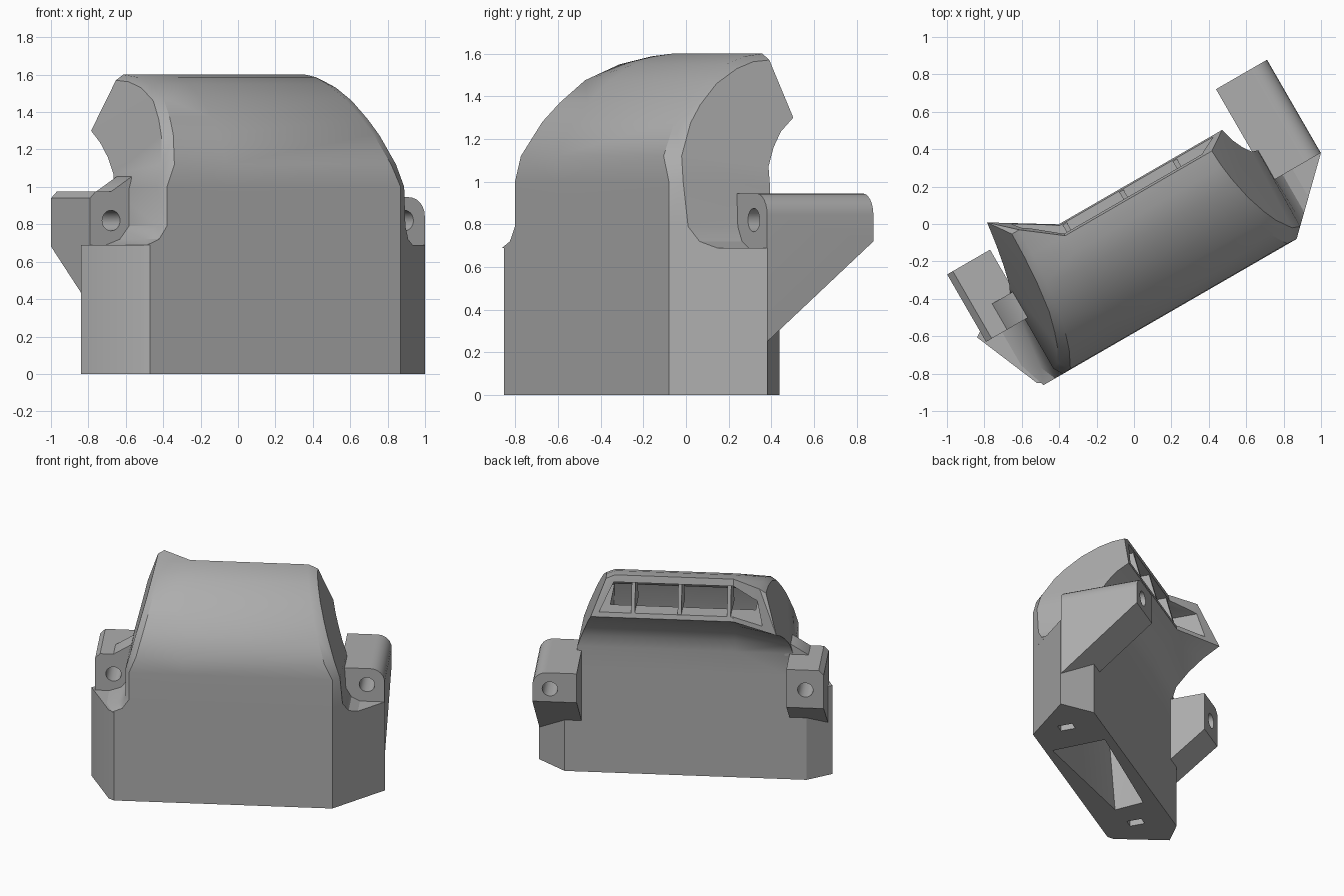
import bpy, bmesh, math
from mathutils import Matrix, Vector

cube = bpy.data.objects.get("Cube")
if cube:
    bpy.data.objects.remove(cube, do_unlink=True)

TURN = Matrix.Rotation(math.radians(30), 4, 'Z')
GREY = (0.42, 0.42, 0.42, 1)
grey = bpy.data.materials.new("plain grey")
grey.use_nodes = True
grey.diffuse_color = GREY
grey.node_tree.nodes["Principled BSDF"].inputs["Base Color"].default_value = GREY


def finish(name, bm):
    """Turn a bmesh built along the long axis into a placed object."""
    bmesh.ops.triangulate(bm, faces=[f for f in bm.faces if len(f.verts) > 3])
    bmesh.ops.recalc_face_normals(bm, faces=bm.faces)
    bm.transform(TURN)
    mesh = bpy.data.meshes.new(name)
    bm.to_mesh(mesh)
    bm.free()
    mesh.materials.append(grey)
    ob = bpy.data.objects.new(name, mesh)
    bpy.context.collection.objects.link(ob)
    return ob


def loft(name, rings, cap):
    """Bridge equal rings of points; cap(ring) gives the end faces."""
    bm = bmesh.new()
    rows = [[bm.verts.new(p) for p in ring] for ring in rings]
    n = len(rows[0])
    for a, b in zip(rows, rows[1:]):
        for i in range(n):
            j = (i + 1) % n
            bm.faces.new((a[i], a[j], b[j], b[i]))
    for row in (rows[0], rows[-1]):
        for face in cap(row):
            bm.faces.new(face)
    return finish(name, bm)


def plain(row):
    return [row]


def extrude_u(name, side, u0, u1):
    return loft(name, [[(u, v, z) for v, z in side] for u in (u0, u1)], plain)


def extrude_z(name, plan, z0, z1):
    return loft(name, [[(u, v, z) for u, v in plan] for z in (z0, z1)], plain)


def cut(ob, cutters):
    bpy.context.view_layer.objects.active = ob
    for c in cutters:
        m = ob.modifiers.new("cut", 'BOOLEAN')
        m.operation, m.solver, m.object = 'DIFFERENCE', 'EXACT', c
        bpy.ops.object.modifier_apply(modifier=m.name)


def box_plan(u, v, du, dv):
    return [(u - du, v - dv), (u + du, v - dv), (u + du, v + dv), (u - du, v + dv)]


# Lower housing
base = extrude_z("lower_housing", [
    (-0.835, -0.504), (0.713, -0.504), (1.056, -0.17), (0.86, 0.01),
    (-0.857, 0.01), (-1.03, -0.105), (-0.875, -0.475)], 0, 0.69)

# Hood: side profile from the front foot over the crest to the back foot
front = [(-.504, .69), (-.504, .72), (-.504, .79), (-.504, 1.0), (-.5, 1.12),
         (-.41, 1.28), (-.33, 1.37), (-.21, 1.475), (-.075, 1.55), (.03, 1.587), (.13, 1.6)]
back = [(.2, 1.3), (.12, 1.235), (.065, 1.16), (.02, 1.07),
        (.01, .98), (.01, .79), (.01, .72), (.01, .69)]
profile = front + back
flare = {8: .04, 9: .1, 10: .15, 11: .2, 12: .15, 13: .09, 14: .03}
foot = {.69: .1, .72: .04}


def end_ring(side, outer):
    """One end of the hood: outer ring, or the chamfered ring beyond it."""
    ring = []
    for i, (v, z) in enumerate(profile):
        if side > 0:
            u = .78 - .345 * max(0, z - .95) + foot.get(z, 0)
        else:
            u = -.76 + .28 * max(0, z - 1.0) - 1.4 * foot.get(z, 0)
            v += flare.get(i, 0)
        if i <= 10:
            if z < 1.05:
                if outer:
                    u = .713 if side > 0 else -.73 - 1.2 * foot.get(z, 0)
                elif side > 0:
                    v += (u - .713) / 1.03
                else:
                    v += .05 + foot.get(z, 0)
            elif outer:
                u -= side * (.065 if side > 0 else .045)
            else:
                slope = (i - 4) / 6
                v += .06 * (1 - slope)
                z -= .03 * slope
        ring.append((u, v, z))
    return ring


def hood_cap(r):
    return [[r[i], r[i + 1], r[17 - i], r[18 - i]] for i in range(7)] + [r[7:12]]


hood = loft("hood", [
    end_ring(-1, False), end_ring(-1, True),
    [(-.35, v, z) for v, z in profile],
    end_ring(1, True), end_ring(1, False)], hood_cap)

# Air duct cutter, from the bottom opening up into the hood
duct = loft("duct_cutter", [
    [(-.49, -.32, -.02), (.45, -.45, -.02), (.47, -.05, -.02), (-.46, -.1, -.02)],
    [(-.5, -.4, 1.0), (.55, -.4, 1.0), (.55, -.06, 1.0), (-.5, -.06, 1.0)],
    [(-.5, -.28, 1.36), (.53, -.28, 1.36), (.53, .07, 1.36), (-.5, .07, 1.36)]], plain)

# Outlet cutter, opening through the back of the hood
outlet = loft("outlet_cutter", [
    [(ub, .7, 1.335), (ut, .7, zt), (ut, .03, zt), (ub, -.27, 1.335)]
    for ub, ut, zt in ((.6, .5, 1.55), (-.35, -.35, 1.55), (-.57, -.53, 1.51))], plain)

# Slots in the underside
slots = [extrude_z("slot_cutter", box_plan(u, -.245, .035, .055), -.02, .1) for u in (.73, -.71)]

# Mounting ears with sloping undersides
right_ear = extrude_u("left_mounting_ear", [
    (-.17, .945), (.405, .945), (.405, .72), (-.17, .25)], .74, 1.055)
left_ear = extrude_u("right_mounting_ear", [
    (-.15, .975), (.266, .975), (.266, .68), (-.15, .36)], -1.0, -.735)


def round_edge(ob, width, segments):
    """Round the outer top edge of an ear."""
    bm = bmesh.new()
    bm.from_mesh(ob.data)
    bm.transform(TURN.inverted())
    bmesh.ops.dissolve_limit(bm, angle_limit=.01, verts=bm.verts, edges=bm.edges)
    top = max(v.co.z for v in bm.verts)
    out = max(abs(v.co.x) for v in bm.verts)
    edges = [e for e in bm.edges if all(
        v.co.z > top - .01 and abs(v.co.x) > out - .01 for v in e.verts)]
    bmesh.ops.bevel(bm, geom=edges, offset=width, segments=segments,
                    profile=.5, affect='EDGES')
    bm.transform(TURN)
    bm.to_mesh(ob.data)
    bm.free()


round_edge(right_ear, .1, 6)
round_edge(left_ear, .035, 1)


def hole(u):
    bm = bmesh.new()
    bmesh.ops.create_cone(bm, cap_ends=True, segments=24, radius1=.055, radius2=.055, depth=2,
                          matrix=Matrix.Translation((u, 0, .82)) @ Matrix.Rotation(math.pi / 2, 4, 'X'))
    return finish("hole_cutter", bm)


holes = [hole(.93), hole(-.87)]
cut(base, [duct] + slots)
cut(hood, [duct, outlet])
cut(right_ear, holes[:1])
cut(left_ear, holes[1:])
for c in [duct, outlet] + slots + holes:
    bpy.data.objects.remove(c, do_unlink=True)

# Small wedge joining one ear to the hood
wedge = loft("ear_wedge", [
    [(-.88, v, .96), (-.87, v, .975), (-.735, v, 1.06), (-.70, v, 1.06), (-.70, v, .96)]
    for v in (-.15, .01)], plain)

# Thin dividers in the outlet
ribs = [extrude_u("outlet_divider", [(.125, 1.57), (.19, 1.32), (-.12, 1.32), (-.02, 1.54)],
                  u - .013, u + .013) for u in (.36, .03, -.32)]

# Smooth curves, sharp corners
bpy.ops.object.select_all(action='DESELECT')
for ob in [base, hood, right_ear, left_ear, wedge] + ribs:
    ob.select_set(True)
bpy.context.view_layer.objects.active = hood
bpy.ops.object.shade_smooth_by_angle(angle=math.radians(33))
